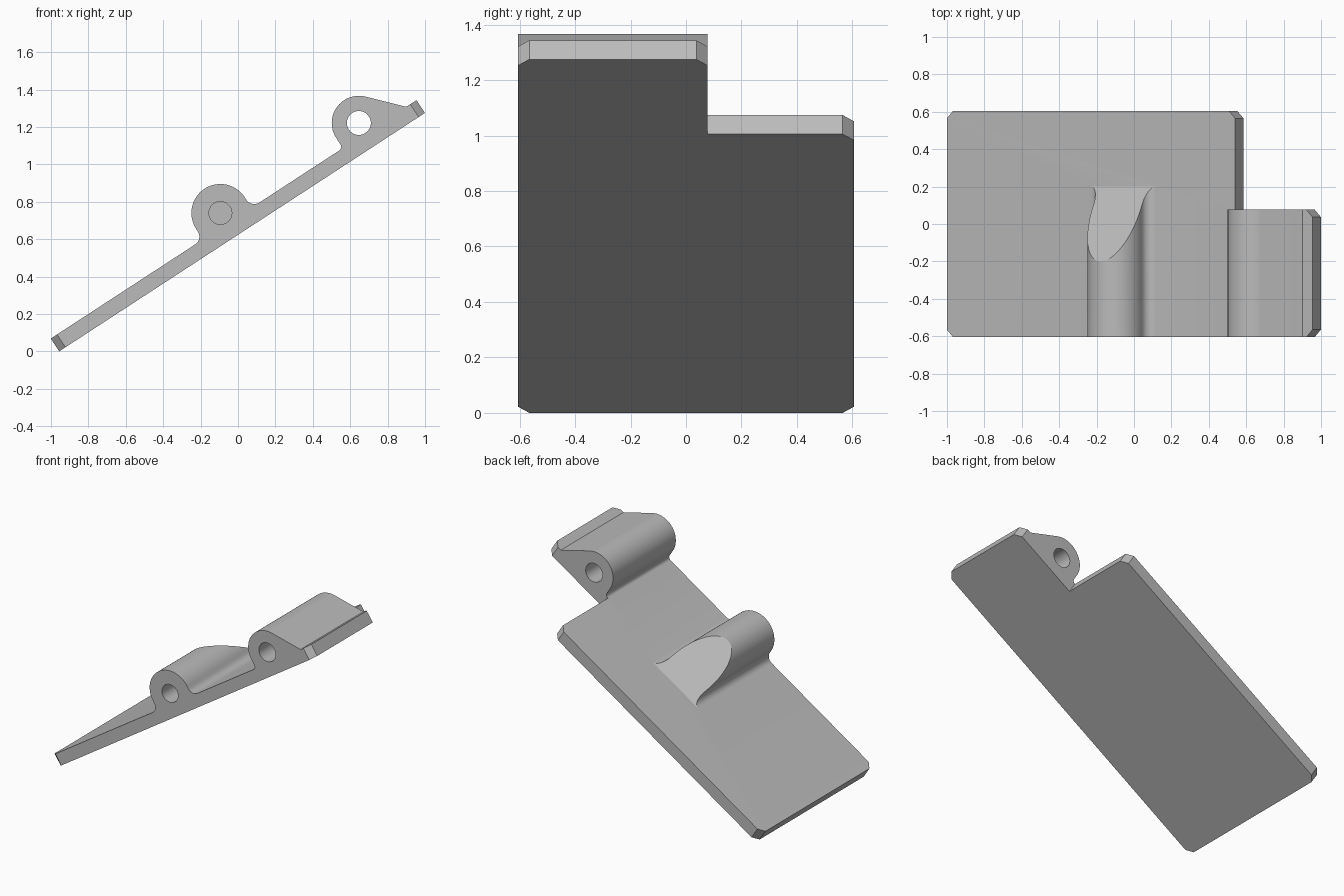
import bpy, bmesh, math
from mathutils import Matrix, Vector

cube = bpy.data.objects.get("Cube")
if cube:
    bpy.data.objects.remove(cube, do_unlink=True)

# Sizes, laid flat: u along the leaf, v away from its underside
LENGTH, STEP, THICK = 2.334, 1.84, 0.082
FRONT, BACK, INNER = -0.605, 0.605, 0.077
CHAMFER, SEGMENTS = 0.04, 64

grey = bpy.data.materials.new("plain_grey")
grey.use_nodes = True
colour = (0.5, 0.5, 0.5, 1)
grey.diffuse_color = colour
grey.node_tree.nodes["Principled BSDF"].inputs["Base Color"].default_value = colour


def prism(name, points, sweep, cut=None):
    """Sweep a closed outline into a solid, optionally sliced by a plane."""
    bm = bmesh.new()
    face = bm.faces.new([bm.verts.new(p) for p in points])
    swept = bmesh.ops.extrude_face_region(bm, geom=[face])["geom"]
    bmesh.ops.translate(bm, vec=sweep, verts=[g for g in swept if isinstance(g, bmesh.types.BMVert)])
    if cut:
        geom = bm.verts[:] + bm.edges[:] + bm.faces[:]
        bmesh.ops.bisect_plane(bm, geom=geom, plane_co=cut[0], plane_no=cut[1], clear_outer=True)
        bmesh.ops.holes_fill(bm, edges=[e for e in bm.edges if e.is_boundary])
    bmesh.ops.remove_doubles(bm, verts=bm.verts, dist=1e-5)
    bmesh.ops.recalc_face_normals(bm, faces=bm.faces)
    mesh = bpy.data.meshes.new(name)
    bm.to_mesh(mesh)
    bm.free()
    mesh.materials.append(grey)
    obj = bpy.data.objects.new(name, mesh)
    bpy.context.collection.objects.link(obj)
    return obj


def arc(u, v, radius, start, end, steps):
    """Points of an arc in the u, v plane, angles in degrees."""
    angles = [math.radians(start + (end - start) * i / steps) for i in range(steps + 1)]
    return [(u + radius * math.cos(a), v + radius * math.sin(a)) for a in angles]


def across(outline, y):
    return [(u, y, v) for u, v in outline]


def combine(target, tool, operation):
    mod = target.modifiers.new(operation.lower(), 'BOOLEAN')
    mod.operation, mod.solver, mod.object = operation, 'EXACT', tool
    bpy.context.view_layer.objects.active = target
    bpy.ops.object.modifier_apply(modifier=mod.name)
    bpy.data.objects.remove(tool, do_unlink=True)


# Stepped leaf with clipped outer corners
c = CHAMFER
outline = [(0, FRONT + c), (c, FRONT), (LENGTH - c, FRONT), (LENGTH, FRONT + c),
           (LENGTH, INNER - c), (LENGTH - c, INNER), (STEP, INNER),
           (STEP, BACK - c), (STEP - c, BACK), (c, BACK), (0, BACK - c)]
leaf = prism("hinge_leaf", [(u, y, 0) for u, y in outline], (0, 0, THICK))

# Middle knuckle: round top, filleted feet, sloped inner end
mid_u, mid_v, mid_r, fillet = 1.126, 0.149, 0.155, 0.05
foot = mid_r + fillet
profile = (arc(mid_u - foot, THICK + fillet, fillet, -90, 0, 8)
           + arc(mid_u, mid_v, mid_r, 180, 0, 40)
           + arc(mid_u + foot, THICK + fillet, fillet, 180, 270, 8))
slope_foot = Vector((0, 0.2, THICK))
slope_normal = Vector((0, mid_v + mid_r - THICK, 0.4))
middle = prism("middle_knuckle", across(profile, FRONT), (0, 0.2 - FRONT, 0),
               (slope_foot, slope_normal))

# End knuckle: round top running down a straight ramp
end_u, end_v, end_r, fillet = 2.009, 0.148, 0.145, 0.024
profile = (arc(end_u - end_r - fillet, THICK + fillet, fillet, -90, 0, 8)
           + arc(end_u, end_v, end_r, 180, 43, 32) + [(2.269, THICK)])
end = prism("end_knuckle", across(profile, FRONT), (0, INNER - FRONT, 0))

# Pin holes: blind in the middle knuckle, through in the end one
for knuckle, u, v, radius, stop in ((middle, mid_u, mid_v, 0.061, -0.2),
                                    (end, end_u, end_v, 0.064, 0.3)):
    circle = arc(u, v, radius, 0, 360, SEGMENTS)[:-1]
    pin = prism("pin_cutter", across(circle, FRONT - 0.1), (0, stop - FRONT + 0.1, 0))
    combine(knuckle, pin, 'DIFFERENCE')

for knuckle in (middle, end):
    combine(leaf, knuckle, 'UNION')

# Tilt the finished leaf so its low edge rests on the ground
leaf.data.transform(Matrix.Translation((-0.956, 0, 0)) @ Matrix.Rotation(-math.radians(33.1), 4, 'Y'))
bpy.ops.object.select_all(action='DESELECT')
leaf.select_set(True)
bpy.context.view_layer.objects.active = leaf
bpy.ops.object.shade_smooth_by_angle(angle=math.radians(25))
